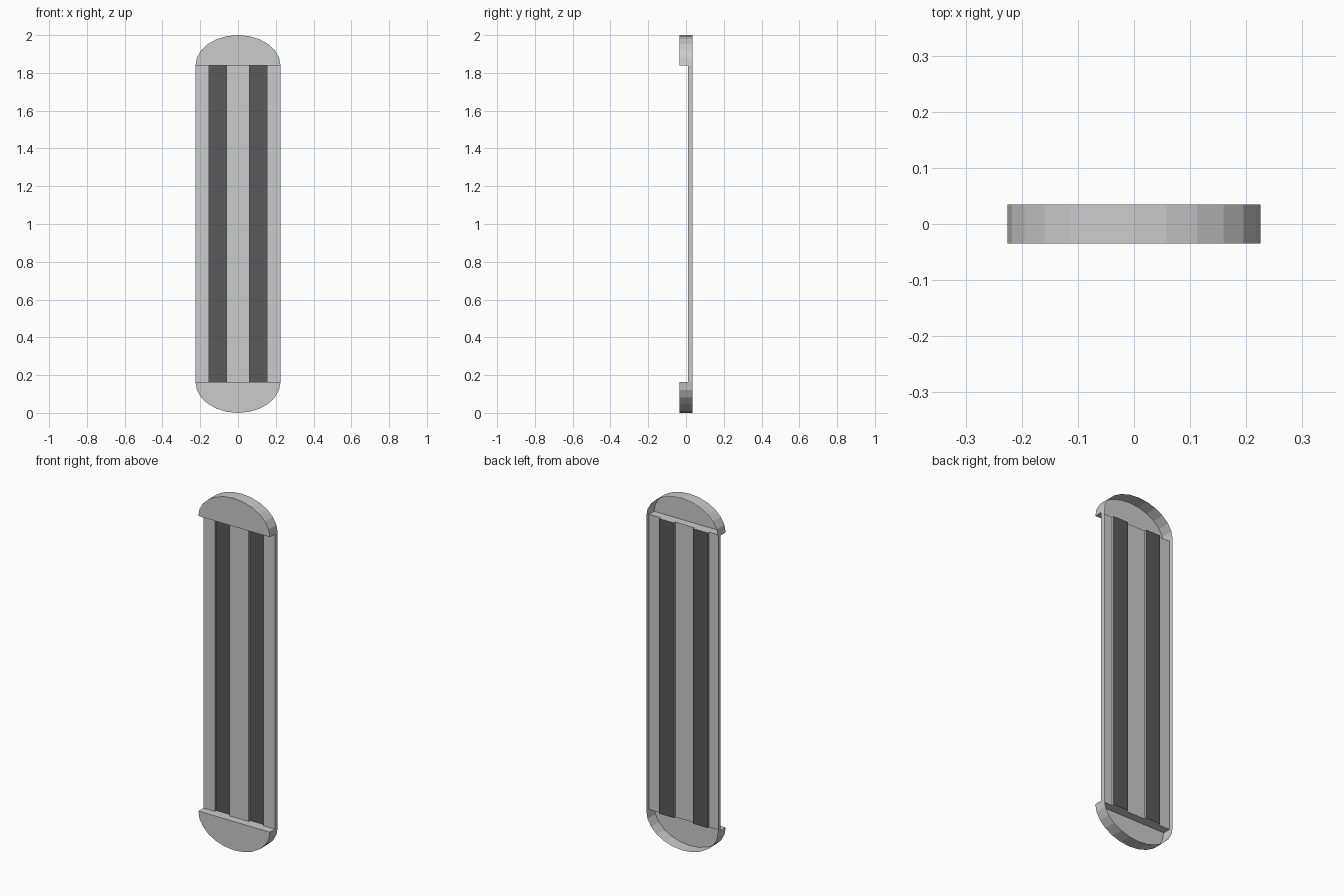
import bpy
from math import cos, sin, radians

if "Cube" in bpy.data.objects:
    bpy.data.objects.remove(bpy.data.objects["Cube"])

W = 0.225                  # half width
FRONT, BACK = -0.035, 0.035
PANEL, GROOVE = 0.01, 0.023  # depth of panel face and of groove floors
Z0, Z1 = 0.163, 1.84       # panel ends
G0, G1 = 0.06, 0.153       # inner and outer groove edges


def make(name, verts, faces, mat=None):
    me = bpy.data.meshes.new(name)
    me.from_pydata(verts, [], faces)
    me.update()
    ob = bpy.data.objects.new(name, me)
    bpy.context.collection.objects.link(ob)
    if mat:
        me.materials.append(mat)
    return ob


dark = bpy.data.materials.new("dark_grey")
dark.diffuse_color = (0.1, 0.1, 0.1, 1)
dark.use_nodes = True
dark.node_tree.nodes["Principled BSDF"].inputs["Base Color"].default_value = dark.diffuse_color

# Panel cross-section, left to right: thin sheet with two grooves and side walls
sheet = [(-W, PANEL), (-G1, PANEL), (-G1, GROOVE), (-G0, GROOVE), (-G0, PANEL),
         (G0, PANEL), (G0, GROOVE), (G1, GROOVE), (G1, PANEL), (W, PANEL)]
section = [(-W, BACK)] + sheet + [(W, BACK)]


def extrude(name, pts, skip=(), mat=None):
    n = len(pts)
    verts = [(x, y, z) for z in (Z0, Z1) for x, y in pts]
    faces = [(i, i + 1, n + i + 1, n + i) for i in range(n - 1) if i not in skip]
    return make(name, verts, faces, mat)


extrude("panel", section, skip=(3, 7))

# Dark floors of the two grooves
for side, i in (("left", 3), ("right", 7)):
    extrude("groove_strip_" + side, section[i:i + 2], mat=dark)


# Rounded end caps: front plate, curved rim, inner ledge, open at the back
def end_cap(name, s):
    n = 13
    height = 2 - Z1 if s > 0 else Z0
    base = Z1 if s > 0 else Z0
    arc = [(W * cos(radians(15 * k)), height * sin(radians(15 * k))) for k in range(n)]
    verts = [(s * x, y, base + s * h) for y in (FRONT, BACK) for x, h in arc]
    faces = [tuple(range(n))]
    faces += [(i, n + i, n + i + 1, i + 1) for i in range(n - 1)]
    ledge = [(W, FRONT), (-W, FRONT)] + sheet
    faces.append(tuple(range(2 * n, 2 * n + len(ledge))))
    verts += [(s * x, y, base) for x, y in ledge]
    make(name, verts, faces)


end_cap("top_cap", 1)
end_cap("bottom_cap", -1)
